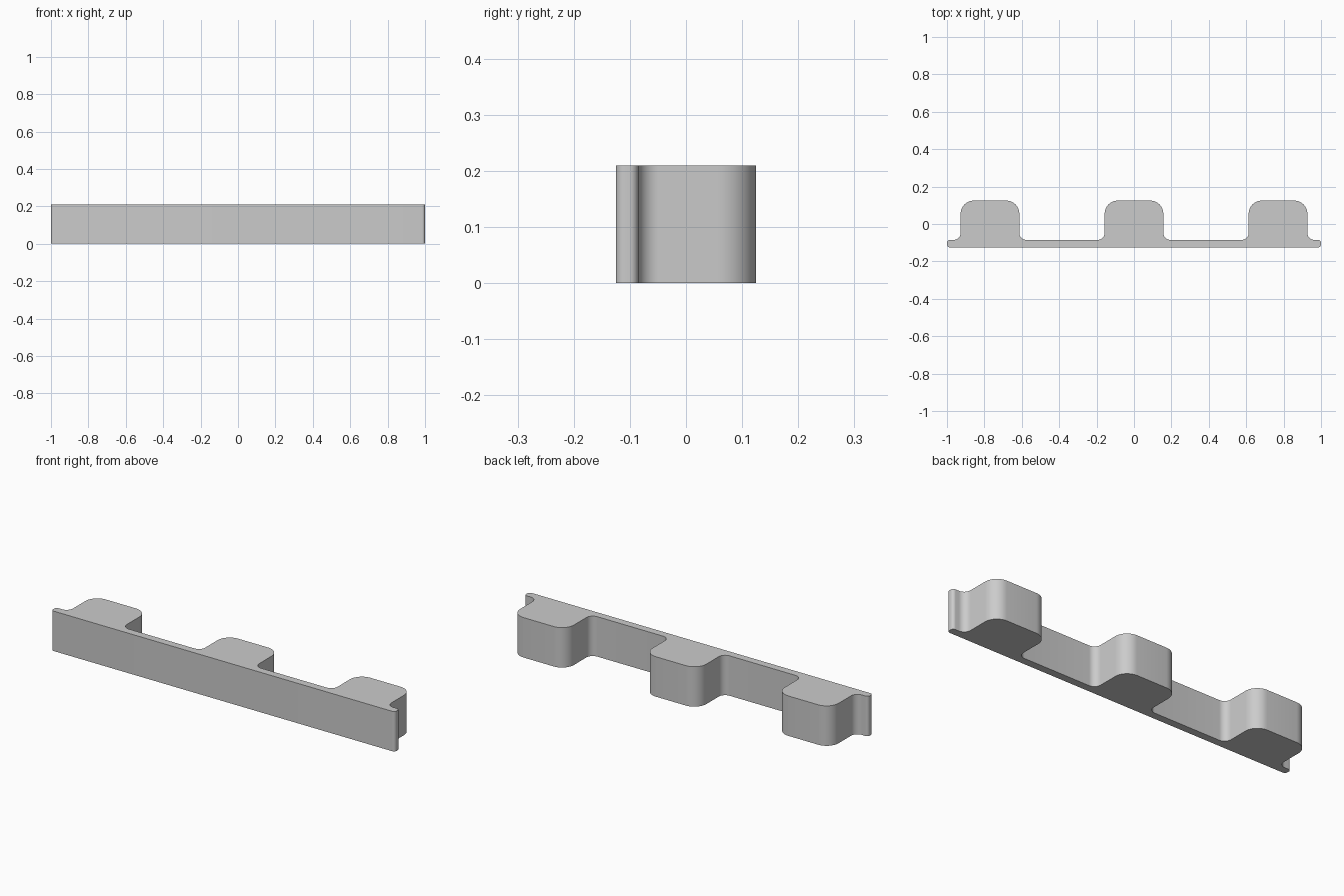
import bpy
import bmesh
from math import cos, sin, pi
from mathutils import Vector

old = bpy.data.objects.get("Cube")
if old:
    bpy.data.objects.remove(old, do_unlink=True)

HEIGHT = 0.21
FRONT, STRIP_BACK, BACK = -0.125, -0.085, 0.125
HALF_BLOCK, PITCH = 0.157, 0.77
END_R, FILLET_R, CORNER_R = 0.016, 0.037, 0.07


def rounded(corners, steps=10):
    """Replace each right-angled corner (x, y, radius) with an arc."""
    points = []
    for i, (x, y, r) in enumerate(corners):
        p = Vector((x, y))
        to_prev = (Vector(corners[i - 1][:2]) - p).normalized()
        to_next = (Vector(corners[(i + 1) % len(corners)][:2]) - p).normalized()
        centre = p + (to_prev + to_next) * r
        for k in range(steps + 1):
            a = pi / 2 * k / steps
            points.append(centre - to_next * r * cos(a) - to_prev * r * sin(a))
    return points


# Outline of the strip with three blocks, counter-clockwise from above
corners = [(-1, FRONT, END_R), (1, FRONT, END_R), (1, STRIP_BACK, END_R)]
for centre in (PITCH, 0, -PITCH):
    right, left = centre + HALF_BLOCK, centre - HALF_BLOCK
    corners += [(right, STRIP_BACK, FILLET_R), (right, BACK, CORNER_R),
                (left, BACK, CORNER_R), (left, STRIP_BACK, FILLET_R)]
corners.append((-1, STRIP_BACK, END_R))

# Extrude the outline upward
bm = bmesh.new()
base = bm.faces.new([bm.verts.new((p.x, p.y, 0)) for p in rounded(corners)])
extruded = bmesh.ops.extrude_face_region(bm, geom=[base], use_keep_orig=True)
top_verts = [g for g in extruded["geom"] if isinstance(g, bmesh.types.BMVert)]
bmesh.ops.translate(bm, verts=top_verts, vec=(0, 0, HEIGHT))
bmesh.ops.recalc_face_normals(bm, faces=bm.faces)
mesh = bpy.data.meshes.new("notched_rail")
bm.to_mesh(mesh)
bm.free()

rail = bpy.data.objects.new("notched_rail", mesh)
bpy.context.collection.objects.link(rail)

# Plain grey finish
grey = bpy.data.materials.new("light grey")
grey.use_nodes = True
colour = (0.6, 0.6, 0.6, 1)
grey.diffuse_color = colour
grey.node_tree.nodes["Principled BSDF"].inputs["Base Color"].default_value = colour
mesh.materials.append(grey)

# Smooth the rounded walls, keep the rims sharp
bpy.ops.object.select_all(action="DESELECT")
rail.select_set(True)
bpy.context.view_layer.objects.active = rail
bpy.ops.object.shade_smooth_by_angle(angle=pi / 6)
